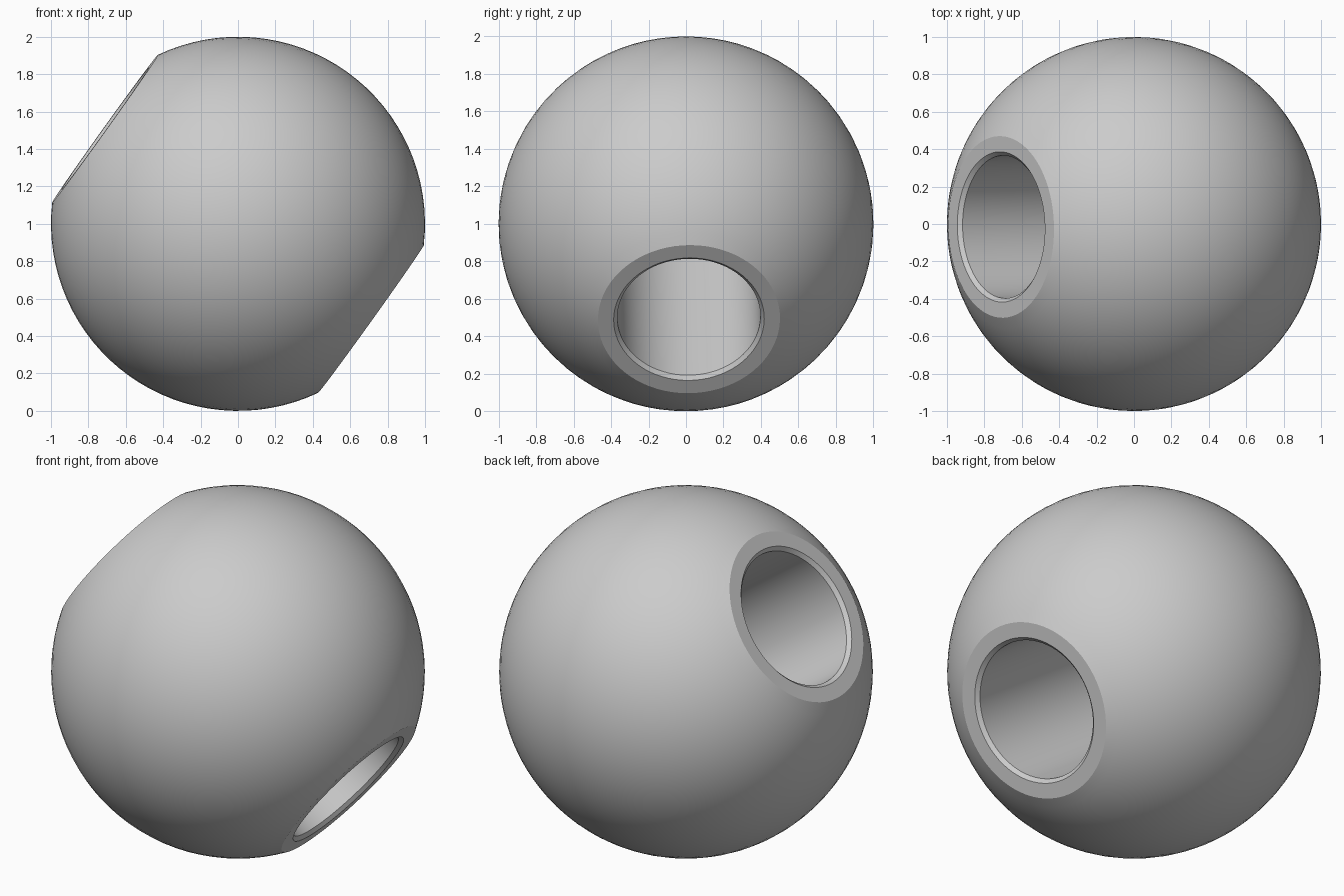
import bpy
import bmesh
import math
from mathutils import Vector

cube = bpy.data.objects.get("Cube")
if cube:
    bpy.data.objects.remove(cube, do_unlink=True)

RADIUS, FLAT = 1.0, 0.874        # ball radius, distance of each flat from the centre
HOLE, CHAMFER = 0.382, 0.02      # bore radius and rim chamfer
ARC_STEPS, SIDES = 32, 72
AXIS = Vector((-0.81, -0.018, 0.58))

grey = bpy.data.materials.new("grey")
grey.use_nodes = True
colour = (0.6, 0.6, 0.6, 1)
grey.diffuse_color = colour
grey.node_tree.nodes["Principled BSDF"].inputs["Base Color"].default_value = colour

# Closed half-section: outer arc, then down through the chamfered bore
limit = math.asin(FLAT / RADIUS)
profile = []
for i in range(ARC_STEPS + 1):
    a = -limit + 2 * limit * i / ARC_STEPS
    profile.append((RADIUS * math.cos(a), RADIUS * math.sin(a)))
profile += [(HOLE + CHAMFER, FLAT), (HOLE, FLAT - CHAMFER),
            (HOLE, CHAMFER - FLAT), (HOLE + CHAMFER, -FLAT)]

# Revolve the section into a drilled ball
bm = bmesh.new()
verts = [bm.verts.new((r, 0, h)) for r, h in profile]
edges = [bm.edges.new((v, verts[i - 1])) for i, v in enumerate(verts)]
bmesh.ops.spin(bm, geom=verts + edges, cent=(0, 0, 0), axis=(0, 0, 1),
               angle=math.tau, steps=SIDES, use_merge=True)
bmesh.ops.remove_doubles(bm, verts=bm.verts, dist=0.0001)
bmesh.ops.recalc_face_normals(bm, faces=bm.faces)

# Tilt the bore and raise the ball onto the ground
bmesh.ops.transform(bm, matrix=AXIS.to_track_quat("Z", "Y").to_matrix().to_4x4(),
                    verts=bm.verts)
bmesh.ops.translate(bm, vec=(0, 0, RADIUS), verts=bm.verts)

mesh = bpy.data.meshes.new("drilled_ball")
bm.to_mesh(mesh)
bm.free()
mesh.materials.append(grey)
ball = bpy.data.objects.new("drilled_ball", mesh)
bpy.context.collection.objects.link(ball)

# Smooth ball and bore, crisp rims
bpy.ops.object.select_all(action="DESELECT")
ball.select_set(True)
bpy.context.view_layer.objects.active = ball
bpy.ops.object.shade_smooth_by_angle(angle=math.radians(25))
